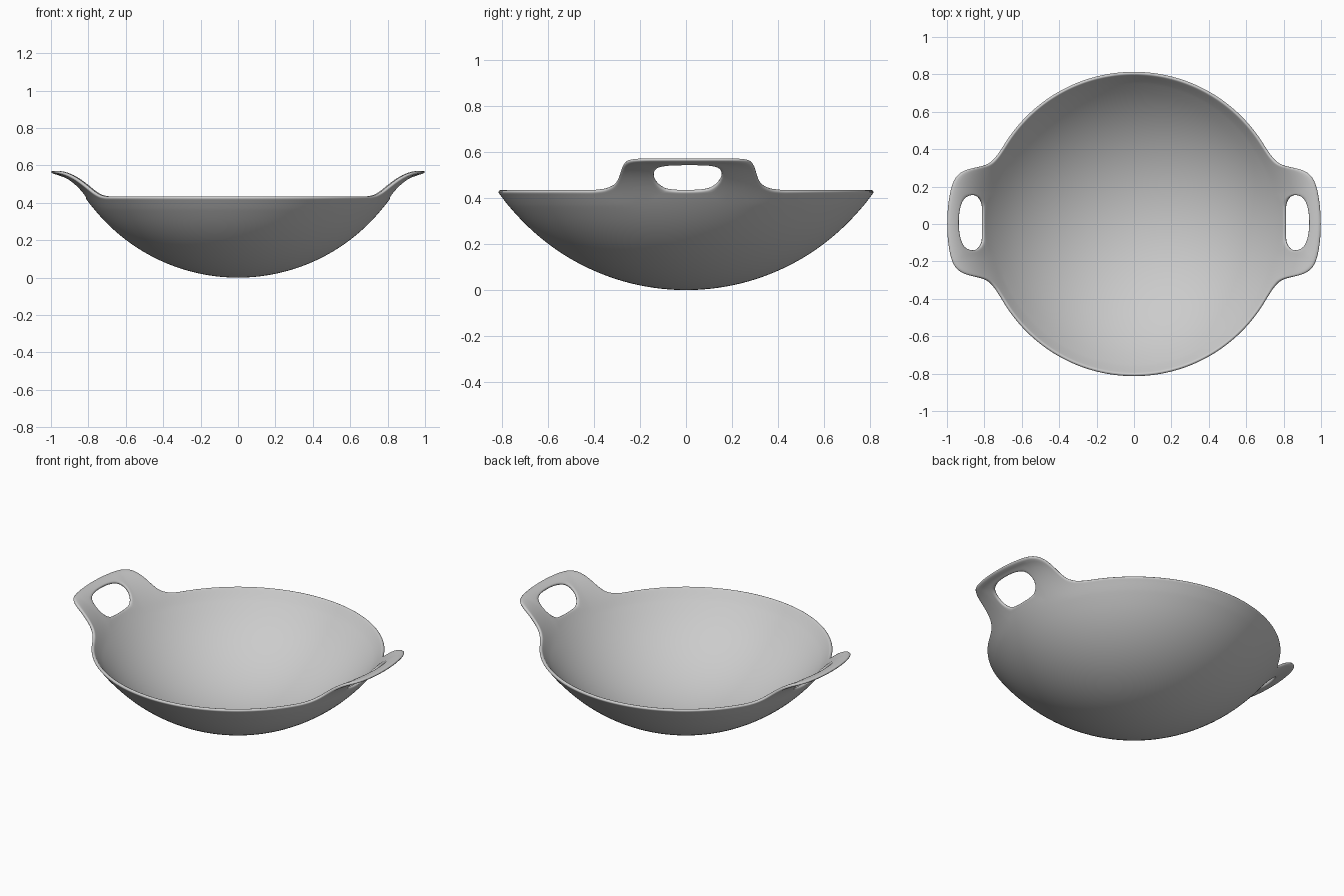
import bpy, bmesh
from math import sin, cos, atan2, radians, degrees, sqrt, copysign, pi

if "Cube" in bpy.data.objects:
    bpy.data.objects.remove(bpy.data.objects["Cube"])

COLS = 240                      # columns around the bowl
START = 0.76                    # radius where the rim zone begins
STEPS = [0.12, 0.3, 0.5, 0.7, 0.86, 1.0]
HALF = 8                        # half width (columns) of the handle opening block
# rim radius against angle from the handle axis (degrees)
RIM = [(0, 1.0), (5, 1.0), (10, .998), (13.5, .991), (15.5, .974), (17, .95),
       (18.5, .912), (20, .868), (21.5, .842), (23, .828), (26, .815), (30, .81), (181, .81)]


def height(r):
    """Spherical bowl, continuing into the up-swept handle curve."""
    if r < 0.79:
        return 0.993 - sqrt(0.984 ** 2 - r * r)
    t = (r - 0.79) / 0.21
    h0, h1, m0, m1 = 0.4065, 0.567, 0.283, 0.02
    return ((2*t**3 - 3*t*t + 1) * h0 + (t**3 - 2*t*t + t) * m0
            + (3*t*t - 2*t**3) * h1 + (t**3 - t*t) * m1)


def rim_radius(th):
    a = abs(degrees(atan2(sin(th), abs(cos(th)))) - 0.7)
    for (a0, r0), (a1, r1) in zip(RIM, RIM[1:]):
        if a <= a1:
            return r0 + (r1 - r0) * (a - a0) / (a1 - a0)


def hole_point(x, y, side):
    """Point of the rounded grip opening in the direction of (x, y)."""
    a, b, n, yc = 0.064, 0.150, 2.7, 0.008
    xc = side * 0.874
    phi = atan2((y - yc) / b, (x - xc) / a)
    k = (abs(cos(phi)) ** n + abs(sin(phi)) ** n) ** (-1 / n)
    u, v = k * cos(phi), k * sin(phi)
    return xc + a * u - side * 0.014 * v * v, yc + b * v


bm = bmesh.new()


def vert(x, y):
    return bm.verts.new((x, y, height(sqrt(x * x + y * y))))


# bowl and rim rings
inner = [START * k / 16 for k in range(1, 17)]
rings = []
for r in inner:
    rings.append([vert(r * cos(2*pi*i/COLS), r * sin(2*pi*i/COLS)) for i in range(COLS)])
for s in STEPS:
    row = []
    for i in range(COLS):
        th = 2 * pi * i / COLS
        r = START + s * (rim_radius(th) - START)
        row.append(vert(r * cos(th), r * sin(th)))
    rings.append(row)

# faces, leaving a block free in each handle
J0, J1 = len(inner), len(inner) + 4
centre = vert(0, 0)
for i in range(COLS):
    n = (i + 1) % COLS
    bm.faces.new((centre, rings[0][i], rings[0][n]))
    off = (i + HALF) % (COLS // 2)
    for j in range(len(rings) - 1):
        if J0 <= j < J1 and off < 2 * HALF:
            continue
        bm.faces.new((rings[j][i], rings[j+1][i], rings[j+1][n], rings[j][n]))

# handle openings: loops running from the free block to the grip hole
for side, c in ((1, 0), (-1, COLS // 2)):
    lo, hi = c - HALF, c + HALF
    keys = ([(J0, i) for i in range(lo, hi)] + [(j, hi) for j in range(J0, J1)]
            + [(J1, i) for i in range(hi, lo, -1)] + [(j, lo) for j in range(J1, J0, -1)])
    edge = [rings[j][i % COLS] for j, i in keys]
    last = edge
    for t in (0.35, 0.7, 1.0):
        loop = []
        for v in edge:
            hx, hy = hole_point(v.co.x, v.co.y, side)
            loop.append(vert(v.co.x + t * (hx - v.co.x), v.co.y + t * (hy - v.co.y)))
        for k in range(len(edge)):
            m = (k + 1) % len(edge)
            bm.faces.new((last[k], last[m], loop[m], loop[k]))
        last = loop

bmesh.ops.recalc_face_normals(bm, faces=bm.faces[:])
for f in bm.faces:
    f.smooth = True
mesh = bpy.data.meshes.new("wok_bowl_with_handles")
bm.to_mesh(mesh)
bm.free()
wok = bpy.data.objects.new("wok_bowl_with_handles", mesh)
bpy.context.collection.objects.link(wok)

# wall thickness and softened edges
sol = wok.modifiers.new("wall", 'SOLIDIFY')
sol.thickness = 0.018
sol.offset = 0
sub = wok.modifiers.new("soften", 'SUBSURF')
sub.levels = sub.render_levels = 1
